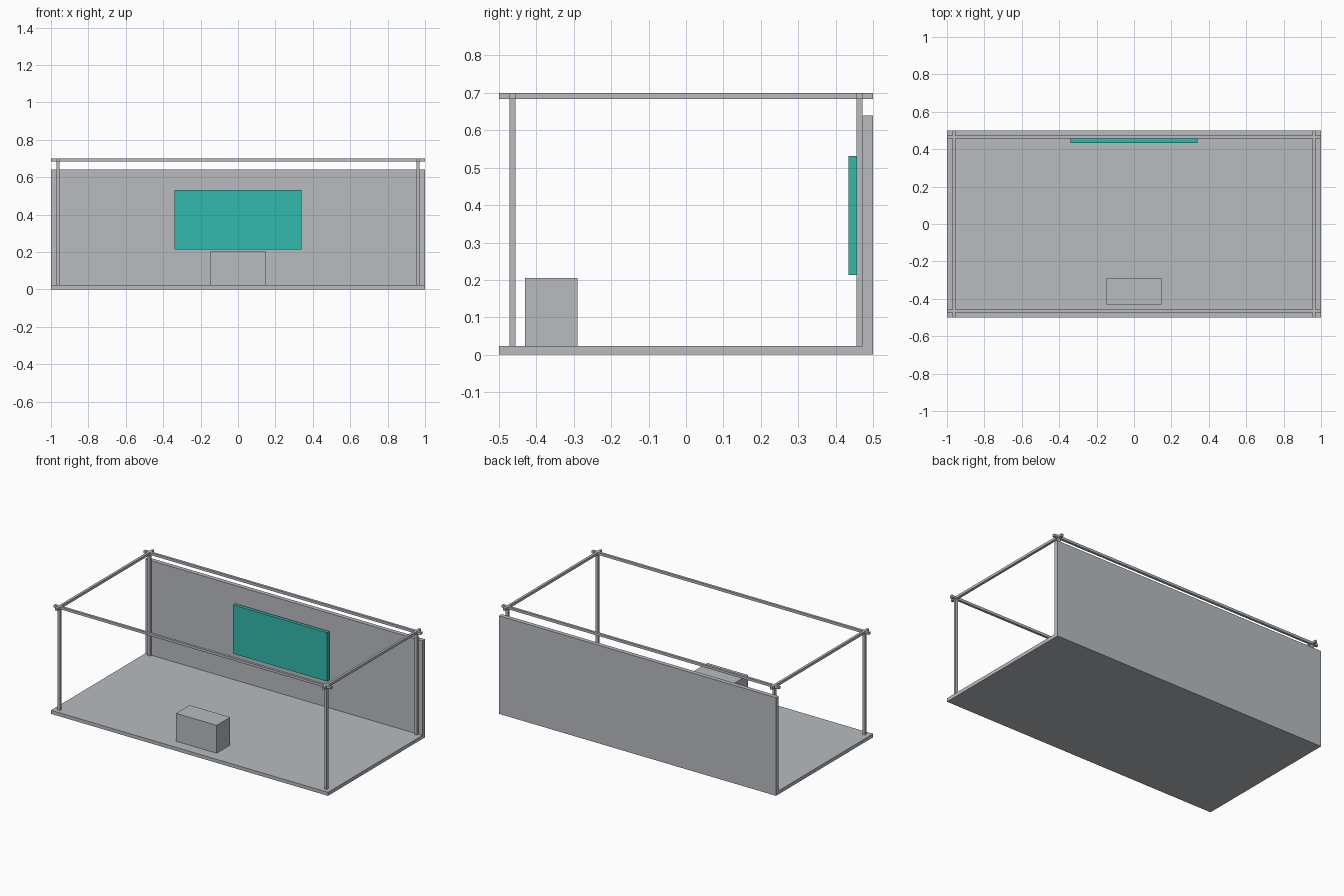
import bpy

cube = bpy.data.objects.get("Cube")
if cube:
    bpy.data.objects.remove(cube, do_unlink=True)


def material(name, rgb):
    m = bpy.data.materials.new(name)
    m.use_nodes = True
    color = (*rgb, 1)
    m.diffuse_color = color
    m.node_tree.nodes["Principled BSDF"].inputs["Base Color"].default_value = color
    return m


grey = material("light_grey", (0.48, 0.50, 0.53))
teal = material("teal", (0.032, 0.49, 0.41))


def box(name, x, y, z, mat=grey):
    """Box spanning the given (low, high) range on each axis."""
    spans = (x, y, z)
    bpy.ops.mesh.primitive_cube_add(size=1)
    ob = bpy.context.object
    ob.name = name
    for v in ob.data.vertices:
        v.co = [(a + b) / 2 + c * (b - a) for (a, b), c in zip(spans, v.co)]
    ob.data.materials.append(mat)
    return ob


def around(c, half=0.008):
    return (c - half, c + half)


FLOOR, RAIL, TOP = 0.023, 0.684, 0.70
PX, PY = 0.963, 0.464

# Floor, back wall, screen and counter
box("floor", (-1, 1), (-0.5, 0.5), (0, FLOOR))
box("back_wall", (-1, 1), (0.472, 0.5), (FLOOR, 0.64))
box("screen", (-0.34, 0.34), (0.434, 0.456), (0.213, 0.531), teal)
box("counter", (-0.147, 0.147), (-0.43, -0.29), (FLOOR, 0.205))

# Corner posts
for side, sx in (("right", -1), ("left", 1)):
    for end, sy in (("front", -1), ("back", 1)):
        box(f"{end}_{side}_post", around(sx * PX), around(sy * PY), (FLOOR, RAIL))

# Top rails crossing past the posts
for end, sy in (("front", -1), ("back", 1)):
    box(f"{end}_rail", (-1, 1), around(sy * PY), (RAIL, TOP))
for side, sx in (("right", -1), ("left", 1)):
    box(f"{side}_rail", around(sx * PX), (-0.5, 0.5), (RAIL, TOP))
